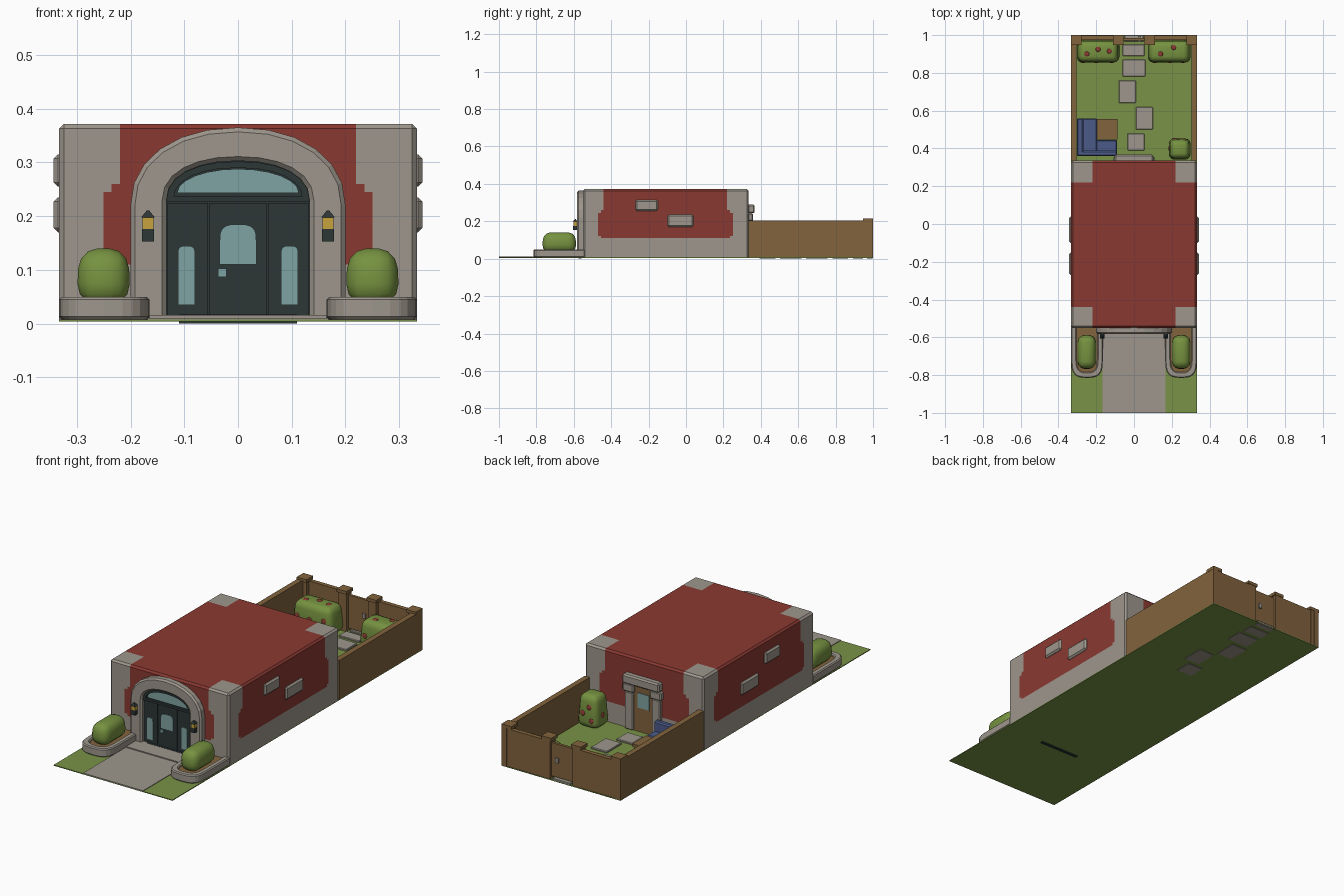
import bpy, bmesh, math
from mathutils import Vector

if "Cube" in bpy.data.objects:
    bpy.data.objects.remove(bpy.data.objects["Cube"])


def mat(name, r, g, b):
    m = bpy.data.materials.new(name)
    m.diffuse_color = [((c / 255 + 0.055) / 1.055) ** 2.4 for c in (r, g, b)] + [1]
    m.use_nodes = True
    m.node_tree.nodes["Principled BSDF"].inputs["Base Color"].default_value = m.diffuse_color
    return m


RED = mat("red_plaster", 138, 57, 49)
STONE = mat("grey_stone", 157, 150, 140)
GRASS = mat("grass_green", 121, 146, 70)
LEAF = mat("leaf_green", 118, 146, 64)
WOOD = mat("brown_wood", 130, 99, 61)
DARK = mat("dark_teal", 44, 54, 54)
GLASS = mat("pale_glass", 128, 164, 163)
GOLD = mat("lamp_yellow", 200, 162, 62)
BLUE = mat("sofa_blue", 76, 90, 138)


def finish(bm, name, mats, smooth=False):
    bmesh.ops.recalc_face_normals(bm, faces=bm.faces)
    me = bpy.data.meshes.new(name)
    bm.to_mesh(me)
    bm.free()
    for m in mats:
        me.materials.append(m)
    ob = bpy.data.objects.new(name, me)
    bpy.context.collection.objects.link(ob)
    if smooth:
        for p in me.polygons:
            p.use_smooth = True
    return ob


def cube(x0, x1, y0, y1, z0, z1):
    bm = bmesh.new()
    bmesh.ops.create_cube(bm, size=1)
    for v in bm.verts:
        v.co = Vector(((x0 + x1) / 2 + v.co.x * (x1 - x0),
                       (y0 + y1) / 2 + v.co.y * (y1 - y0),
                       (z0 + z1) / 2 + v.co.z * (z1 - z0)))
    return bm


def box(name, x0, x1, y0, y1, z0, z1, m, bevel=0, seg=1, taper=1):
    bm = cube(x0, x1, y0, y1, z0, z1)
    if bevel:
        bmesh.ops.bevel(bm, geom=bm.edges[:], offset=bevel, segments=seg, profile=0.5, affect='EDGES')
    if taper != 1:
        for v in bm.verts:
            k = 1 + (taper - 1) * (v.co.z - z0) / (z1 - z0)
            v.co.x = (x0 + x1) / 2 + (v.co.x - (x0 + x1) / 2) * k
            v.co.y = (y0 + y1) / 2 + (v.co.y - (y0 + y1) / 2) * k
    return finish(bm, name, [m], smooth=seg > 1)


def pair(name, x0, x1, *args, **kw):
    box("right_" + name, x0, x1, *args, **kw)
    box("left_" + name, -x1, -x0, *args, **kw)


def arch(cx, a, base, spring, b, p=2, n=12):
    """Outline: straight legs from base to spring, then a rounded end of height b."""
    pts = [(cx + a, base)]
    for i in range(n + 1):
        t = math.pi * i / n
        c, s = math.cos(t), max(math.sin(t), 0)
        pts.append((cx + math.copysign(abs(c) ** (2 / p), c) * a, spring + b * s ** (2 / p)))
    return pts + [(cx - a, base)]


def prism(name, pts, lo, hi, m, axis='y', bevel=0):
    """Extrude an outline along y (pts are x,z) or along z (pts are x,y)."""
    bm = bmesh.new()
    put = (lambda u, v: (u, lo, v)) if axis == 'y' else (lambda u, v: (u, v, lo))
    f = bm.faces.new([bm.verts.new(put(u, v)) for u, v in pts])
    ext = bmesh.ops.extrude_face_region(bm, geom=[f])
    d = Vector((0, hi - lo, 0)) if axis == 'y' else Vector((0, 0, hi - lo))
    bmesh.ops.translate(bm, verts=[g for g in ext['geom'] if isinstance(g, bmesh.types.BMVert)], vec=d)
    ob = finish(bm, name, [m])
    if bevel:
        mod = ob.modifiers.new("bevel", 'BEVEL')
        mod.width, mod.limit_method, mod.angle_limit = bevel, 'ANGLE', math.radians(50)
    return ob


def flower(x, y, z, nx, ny, nz):
    bm = bmesh.new()
    bmesh.ops.create_uvsphere(bm, u_segments=8, v_segments=4, radius=0.014)
    q = Vector((nx, ny, nz)).to_track_quat('Z', 'Y')
    for v in bm.verts:
        v.co.z *= 0.3
        v.co = q @ v.co + Vector((x, y, z))
    finish(bm, "flower", [RED])


# Ground, path and front step
box("lawn", -0.333, 0.333, -1, 1, 0.004, 0.008, GRASS)
box("front_path", -0.168, 0.168, -1, -0.55, 0.006, 0.011, STONE)
box("front_step", -0.165, 0.165, -0.66, -0.55, 0.006, 0.016, STONE)
box("threshold", -0.11, 0.11, -0.575, -0.56, 0, 0.017, DARK)

# House: red block, stone corners and base chosen by position
bm = cube(-0.333, 0.333, -0.55, 0.335, 0.008, 0.372)
bmesh.ops.bevel(bm, geom=[e for e in bm.edges if max(v.co.z for v in e.verts) > 0.3],
                offset=0.009, segments=1, affect='EDGES')
cuts = [((1, 0, 0), s * c) for c in (0.22, 0.235, 0.25) for s in (-1, 1)]
cuts += [((0, 1, 0), c) for c in (-0.47, -0.455, -0.44, 0.22, 0.235, 0.25)]
cuts += [((0, 0, 1), c) for c in (0.11, 0.122, 0.135, 0.245, 0.26)]
for n, c in cuts:
    bmesh.ops.bisect_plane(bm, geom=bm.verts[:] + bm.edges[:] + bm.faces[:],
                           plane_co=Vector(n) * c, plane_no=n)
for f in bm.faces:
    c = f.calc_center_median()
    dx = abs(c.x) - 0.22                      # distance into a corner strip
    dy = abs(c.y + 0.11) - 0.33
    side = max(min(dx, dy), 0) if c.z > 0.365 else (dy if abs(c.x) > 0.326 else dx)
    widen = 0 if c.z > 0.26 else 0.015 if c.z > 0.245 or c.z < 0.122 else 0.03
    f.material_index = 1 if side > widen or c.z < 0.11 else 0
finish(bm, "house", [RED, STONE])

# Loose wall stones on both sides
pair("upper_wall_stone", 0.32, 0.343, -0.27, -0.15, 0.255, 0.315, STONE, bevel=0.008)
pair("lower_wall_stone", 0.32, 0.343, -0.10, 0.04, 0.17, 0.235, STONE, bevel=0.008)

# Front arch and doorway
outer = arch(0, 0.2, 0.008, 0.22, 0.145, p=2.15)
inner = arch(0, 0.133, 0.008, 0.23, 0.073, p=2.2)
prism("stone_arch", outer + inner[::-1], -0.582, -0.54, STONE, bevel=0.008)
prism("door_backing", inner, -0.558, -0.545, DARK)
prism("transom_frame", arch(0, 0.133, 0.23, 0.232, 0.07, 2.2) + arch(0, 0.12, 0.23, 0.232, 0.058, 2.2)[::-1],
      -0.57, -0.55, DARK)
prism("transom_glass", arch(0, 0.113, 0.243, 0.244, 0.044), -0.562, -0.556, GLASS)
box("transom_bar", -0.133, 0.133, -0.57, -0.55, 0.226, 0.237, DARK)
box("door_leaf", -0.053, 0.053, -0.564, -0.55, 0.01, 0.225, DARK)
pair("side_leaf", 0.056, 0.132, -0.564, -0.55, 0.01, 0.225, DARK)
prism("door_window", arch(0, 0.034, 0.11, 0.155, 0.03, 3), -0.568, -0.562, GLASS)
for s in (-1, 1):
    prism("side_window", arch(s * 0.096, 0.016, 0.035, 0.13, 0.015, 3), -0.568, -0.562, GLASS)
box("door_handle", -0.037, -0.021, -0.571, -0.562, 0.087, 0.103, GLASS)

# Lanterns
pair("lantern_base", 0.156, 0.179, -0.603, -0.578, 0.153, 0.176, DARK)
pair("lantern_glow", 0.157, 0.178, -0.602, -0.578, 0.176, 0.198, GOLD)
pair("lantern_cap", 0.155, 0.18, -0.605, -0.578, 0.198, 0.211, DARK, taper=0.15)

# Planters with bushes
for s in (-1, 1):
    cx = s * 0.249
    rim = [(x, -y) for x, y in arch(cx, 0.084, 0.54, 0.72, 0.095, 3)]
    bed = [(x, -y) for x, y in arch(cx, 0.055, 0.54, 0.71, 0.075, 3)]
    prism("planter", rim + bed[::-1], 0.008, 0.05, STONE, axis='z', bevel=0.005)
    prism("planter_soil", bed, 0.008, 0.04, WOOD, axis='z')
pair("planter_bush", 0.2, 0.3, -0.77, -0.585, 0.036, 0.14, LEAF, bevel=0.038, seg=3, taper=0.92)

# Back door with stone surround
box("back_door", -0.055, 0.055, 0.33, 0.342, 0.008, 0.24, WOOD)
box("back_door_window", -0.035, 0.03, 0.338, 0.346, 0.13, 0.205, GLASS)
pair("back_jamb", 0.052, 0.1, 0.33, 0.352, 0.008, 0.2, STONE, bevel=0.005)
pair("back_capital", 0.045, 0.108, 0.33, 0.358, 0.2, 0.243, STONE, bevel=0.006)
box("back_lintel", -0.103, 0.103, 0.33, 0.367, 0.243, 0.29, STONE, bevel=0.007)

# Fence, posts and gate
pair("side_fence", 0.305, 0.333, 0.335, 1, 0.006, 0.205, WOOD)
pair("back_fence", 0.1, 0.31, 0.975, 0.997, 0.006, 0.198, WOOD)
for nm, a, b in (("corner_post", 0.285, 0.33), ("gate_post", 0.062, 0.105)):
    pair(nm, a, b, 0.955, 0.998, 0.006, 0.206, WOOD)
    pair(nm + "_cap", a - 0.006, min(b + 0.006, 0.334), 0.947, 1, 0.2, 0.216, WOOD)
box("gate", -0.064, 0.064, 0.972, 0.986, 0.02, 0.188, WOOD)
box("gate_handle", 0.022, 0.038, 0.964, 0.994, 0.095, 0.12, STONE)

# Stepping stones
for x0, x1, y0, y1 in ((-0.05, 0.05, 0.965, 1.0), (-0.06, 0.055, 0.89, 0.95), (-0.06, 0.06, 0.78, 0.87),
                       (-0.08, 0.01, 0.64, 0.76), (0.01, 0.1, 0.5, 0.62), (-0.035, 0.055, 0.39, 0.48)):
    box("stepping_stone", x0, x1, y0, y1, 0.002, 0.016, STONE, bevel=0.003)

# Corner sofa and table
box("sofa_long_seat", -0.303, -0.195, 0.36, 0.558, 0.008, 0.06, BLUE, bevel=0.005)
box("sofa_short_seat", -0.2, -0.09, 0.36, 0.445, 0.008, 0.06, BLUE, bevel=0.005)
box("sofa_side_back", -0.303, -0.268, 0.36, 0.558, 0.008, 0.11, BLUE, bevel=0.006)
box("sofa_rear_back", -0.303, -0.09, 0.36, 0.388, 0.008, 0.11, BLUE, bevel=0.006)
box("table_top", -0.195, -0.088, 0.447, 0.556, 0.045, 0.058, WOOD)
for x in (-0.19, -0.105):
    for y in (0.452, 0.539):
        box("table_leg", x, x + 0.012, y, y + 0.012, 0.006, 0.046, WOOD)

# Garden bushes with red flowers
box("left_garden_bush", -0.305, -0.075, 0.853, 0.975, 0.008, 0.145, LEAF, bevel=0.03, seg=3, taper=0.88)
box("right_garden_bush", 0.07, 0.303, 0.853, 0.975, 0.008, 0.145, LEAF, bevel=0.03, seg=3, taper=0.88)
box("house_bush", 0.182, 0.302, 0.338, 0.455, 0.008, 0.17, LEAF, bevel=0.03, seg=3, taper=0.8)
for x, y in ((-0.25, 0.9), (-0.19, 0.925), (-0.13, 0.915), (0.14, 0.9), (0.21, 0.935)):
    flower(x, y, 0.145, 0, 0, 1)
for x in (-0.27, -0.2, -0.12, 0.11, 0.19, 0.26):
    flower(x, 0.857, 0.07 + 0.15 * abs(x % 0.1), 0, -1, 0.1)
for x, z in ((0.215, 0.05), (0.265, 0.08), (0.23, 0.115)):
    flower(x, 0.455 - 0.07 * z, z, 0, 1, 0.1)
flower(0.186, 0.4, 0.07, -1, 0, 0.1)
